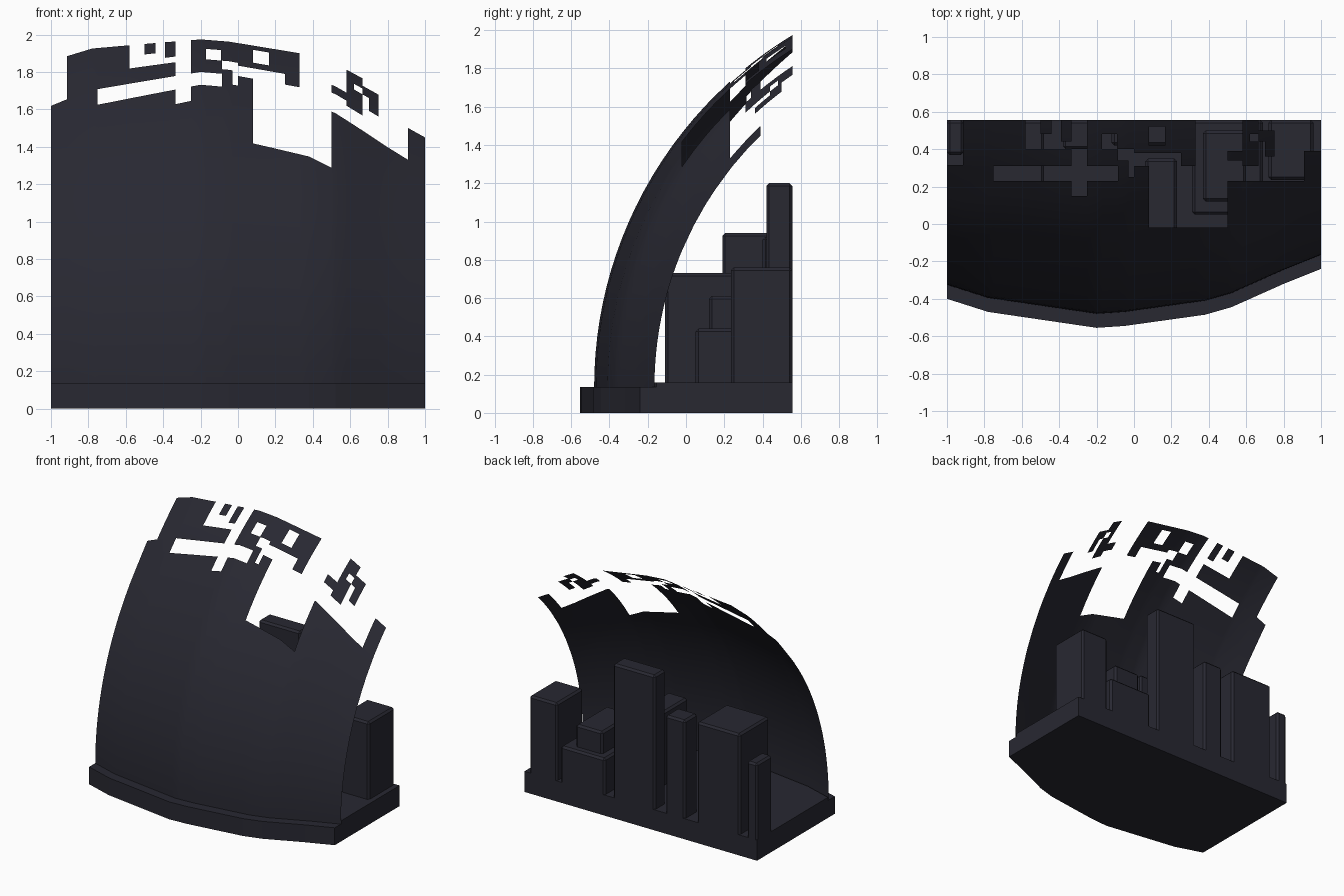
import bpy, bmesh
from math import sqrt

cube = bpy.data.objects.get("Cube")
if cube:
    bpy.data.objects.remove(cube, do_unlink=True)

# Single dark slate colour
slate = bpy.data.materials.new("dark_slate")
slate.use_nodes = True
colour = (0.021, 0.021, 0.031, 1)
slate.diffuse_color = colour
slate.node_tree.nodes["Principled BSDF"].inputs["Base Color"].default_value = colour

BACK = 0.556
BASE_TOP = 0.135
FLOOR = 0.16
AXIS_Y = 1.67

# Bowed front edge of the base, left to right
FRONT = [(-1, -0.4), (-0.78, -0.47), (-0.2, -0.555), (-0.05, -0.545),
         (0.38, -0.485), (0.52, -0.445), (0.8, -0.32), (1, -0.24)]


def make_object(name, bm):
    bmesh.ops.recalc_face_normals(bm, faces=bm.faces)
    mesh = bpy.data.meshes.new(name)
    bm.to_mesh(mesh)
    bm.free()
    mesh.materials.append(slate)
    obj = bpy.data.objects.new(name, mesh)
    bpy.context.collection.objects.link(obj)
    return obj


def front_edge(x):
    for (xa, ya), (xb, yb) in zip(FRONT, FRONT[1:]):
        if x <= xb:
            return ya + (yb - ya) * (x - xa) / (xb - xa)
    return FRONT[-1][1]


def slab(name, inset, bottom, top):
    outline = [(x, y + inset) for x, y in FRONT] + [(1, BACK), (-1, BACK)]
    bm = bmesh.new()
    face = bm.faces.new([bm.verts.new((x, y, bottom)) for x, y in outline])
    grown = bmesh.ops.extrude_face_region(bm, geom=[face], use_keep_orig=True)
    for item in grown["geom"]:
        if isinstance(item, bmesh.types.BMVert):
            item.co.z = top
    return make_object(name, bm)


def tower(name, x_range, y_range, top):
    bm = bmesh.new()
    bmesh.ops.create_cube(bm, size=1)
    for v in bm.verts:
        v.co.x = x_range[v.co.x > 0]
        v.co.y = y_range[v.co.y > 0]
        v.co.z = (FLOOR - 0.01, top)[v.co.z > 0]
    edges = [e for e in bm.edges if min(v.co.z for v in e.verts) > FLOOR
             or abs(e.verts[0].co.z - e.verts[1].co.z) > 0.1]
    bmesh.ops.bevel(bm, geom=edges, offset=0.015, segments=1, affect="EDGES")
    return make_object(name, bm)


# Base and raised floor
slab("base", 0, 0, BASE_TOP)
slab("floor", 0.085, BASE_TOP - 0.01, FLOOR)

# Blocks standing on the floor
tower("right_tower", (0.72, 0.96), (0.235, BACK), 0.76)
tower("tall_tower", (-0.12, 0.24), (0.42, BACK), 1.2)
tower("low_block", (0.31, 0.69), (0.05, BACK), 0.44)
tower("low_block_cap", (0.37, 0.6), (0.12, 0.5), 0.61)
tower("front_tower", (0.06, 0.23), (-0.11, 0.35), 0.73)
tower("narrow_tower", (-0.38, -0.21), (0.4, BACK), 0.92)
tower("wide_tower", (-0.85, -0.48), (0.19, BACK), 0.94)
tower("corner_tower", (-1, -0.91), (0.37, BACK), 0.75)

# Broken openings in the shell: x from, x to, y from, y to
OPENINGS = [
    (-1, -0.915, 0.315, BACK), (-0.75, -0.085, 0.23, 0.31),
    (-0.335, -0.25, 0.15, BACK), (-0.58, -0.335, 0.4, BACK),
    (-0.17, -0.09, 0.4, 0.48), (-0.085, 0, 0.34, 0.4),
    (-0.03, 0, 0.25, 0.34), (0, 0.08, 0.31, 0.38),
    (0.08, 0.165, 0.42, 0.52), (0.08, 0.25, -0.02, 0.38),
    (0.25, 0.33, -0.02, 0.31), (0.33, 0.5, -0.02, BACK),
    (0.5, 0.91, 0.23, BACK), (0.91, 1, 0.39, BACK),
]
# Fragments left inside the openings
FRAGMENTS = [
    (-0.5, -0.44, 0.48, BACK), (-0.39, -0.335, 0.44, BACK),
    (0.5, 0.58, 0.34, 0.39), (0.58, 0.665, 0.31, 0.44),
    (0.58, 0.62, 0.44, BACK), (0.62, 0.665, 0.48, BACK),
    (0.665, 0.75, 0.44, 0.5), (0.7, 0.75, 0.36, 0.44),
]


def shell_height(x, y):
    radius = AXIS_Y - front_edge(x) - 0.075
    rise = sqrt(max(0, radius ** 2 - (AXIS_Y - y) ** 2))
    lift = 0.05 * max(0, -0.2 - x) * max(0, (y - 0.2) / 0.35)
    return BASE_TOP + rise * (1 + lift)


def inside(rects, x, y):
    return any(a < x < b and c < y < d for a, b, c, d in rects)


# Curved shell: rows bunch near the foot, then follow the openings
areas = OPENINGS + FRAGMENTS
columns = sorted({x for r in areas for x in r[:2]} | {p[0] for p in FRONT})
upper = sorted({y for r in areas for y in r[2:]} | {0.04, 0.1})
LOWER = 16
bm = bmesh.new()
grid = []
for x in columns:
    foot = front_edge(x) + 0.075
    ys = [foot + (upper[0] - foot) * (i / LOWER) ** 2 for i in range(LOWER)] + upper
    grid.append([bm.verts.new((x, y, shell_height(x, y))) for y in ys])
for left, right in zip(grid, grid[1:]):
    for j in range(len(left) - 1):
        corners = (left[j], right[j], right[j + 1], left[j + 1])
        cx = sum(v.co.x for v in corners) / 4
        cy = sum(v.co.y for v in corners) / 4
        cut = j >= LOWER and inside(OPENINGS, cx, cy)
        if not cut or inside(FRAGMENTS, cx, cy):
            bm.faces.new(corners)
loose = [v for v in bm.verts if not v.link_faces]
bmesh.ops.delete(bm, geom=loose, context="VERTS")
shell = make_object("curved_shell", bm)
for poly in shell.data.polygons:
    poly.use_smooth = True
